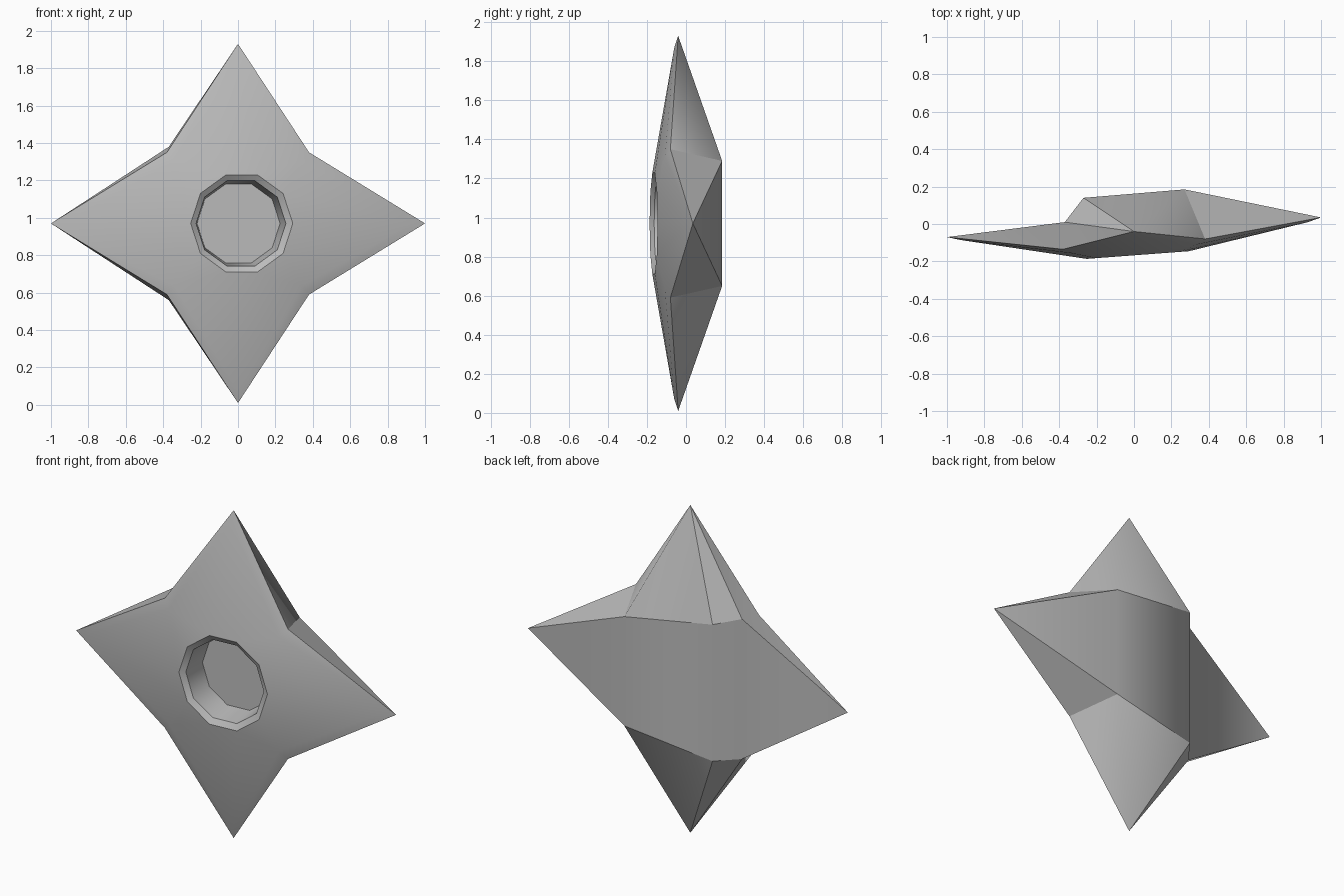
import bpy, bmesh
from math import cos, sin, pi, atan2

cube = bpy.data.objects.get("Cube")
if cube:
    bpy.data.objects.remove(cube)

MID = 0.97      # height of the star's centre
TILT = 0.075    # the front leans slightly around the vertical axis

grey = bpy.data.materials.new("plain_grey")
grey.use_nodes = True
colour = (0.5, 0.5, 0.5, 1)
grey.diffuse_color = colour
grey.node_tree.nodes["Principled BSDF"].inputs["Base Color"].default_value = colour

bm = bmesh.new()
group = {}      # face -> smoothing group; edges between groups stay sharp


def face(name, *verts):
    group[bm.faces.new(verts)] = name


def pair(x, y, h):
    """Upper and lower vertex, mirrored about the centre height."""
    return [bm.verts.new((x, y, MID + s * h)) for s in (1, -1)]


def single(x, y):
    return bm.verts.new((x, y, MID))


def ring(x, y, radius):
    pts = [(x + radius * cos(k * pi / 5), radius * sin(k * pi / 5)) for k in range(10)]
    return [bm.verts.new((px, y + TILT * (px - x), MID + pz)) for px, pz in pts]


def strip(name, a, b):
    for i in range(len(a)):
        j = (i + 1) % len(a)
        face(name, a[i], a[j], b[j], b[i])


def zip_loops(name, a, b):
    """Triangulate between two loops of different counts, in order of angle."""
    def angle(v, turn):
        return atan2(v.co.z - MID, v.co.x) % (2 * pi - 1e-4) + 2 * pi * turn
    i = j = 0
    while i < len(a) or j < len(b):
        va, vb = a[i % len(a)], b[j % len(b)]
        na, nb = a[(i + 1) % len(a)], b[(j + 1) % len(b)]
        step_a = angle(na, (i + 1) // len(a))
        step_b = angle(nb, (j + 1) // len(b))
        if j >= len(b) or (i < len(a) and step_a <= step_b):
            face(name, va, na, vb)
            i += 1
        else:
            face(name, va, nb, vb)
            j += 1


# Star points, front corners and back corners
right, left = single(1.0, 0.035), single(-1.0, -0.07)
tips = pair(0, -0.04, 0.96)
corner_r, corner_l = pair(0.38, -0.08, 0.38), pair(-0.38, -0.135, 0.38)
back_r, back_l = pair(0.27, 0.185, 0.32), pair(-0.27, 0.14, 0.40)
notch = pair(-0.37, 0.01, 0.41)

# Front: narrow sloping rim, then the shallow cone up to the socket
rim_tips = pair(0, -0.06, 0.90)
rim_r, rim_l = pair(0.34, -0.108, 0.335), pair(-0.34, -0.155, 0.335)
outline = [right, corner_r[0], tips[0], corner_l[0], left, corner_l[1], tips[1], corner_r[1]]
rim = [single(0.93, 0.01), rim_r[0], rim_tips[0], rim_l[0],
       single(-0.93, -0.085), rim_l[1], rim_tips[1], rim_r[1]]
mouth = ring(0.02, -0.166, 0.273)
strip("front", outline, rim)
zip_loops("front", rim, mouth)

# Socket: chamfer, wall and floor
lip = ring(0.016, -0.145, 0.24)
base = ring(0.003, 0.0, 0.222)
strip("chamfer", mouth, lip)
strip("wall", lip, base)
face("floor", *base)

# Back panel
face("back", right, back_r[0], back_r[1])
face("back", back_r[0], back_l[0], back_l[1], back_r[1])
face("back", back_l[0], notch[0], notch[1], back_l[1])
face("back", notch[0], left, notch[1])

# Sides of the upper and lower points
for i in (0, 1):
    face(f"point{i}", tips[i], corner_r[i], back_r[i])
    face(f"point{i}", tips[i], back_r[i], back_l[i])
    face(f"gusset{i}", tips[i], back_l[i], notch[i])
    face(f"side{i}", tips[i], notch[i], corner_l[i])
    face(f"side{i}", left, notch[i], corner_l[i])
    face(f"right_side{i}", right, corner_r[i], back_r[i])

bmesh.ops.recalc_face_normals(bm, faces=bm.faces)
for f in bm.faces:
    f.smooth = True
for e in bm.edges:
    e.smooth = len({group[f] for f in e.link_faces}) == 1

mesh = bpy.data.meshes.new("four_point_star")
bm.to_mesh(mesh)
bm.free()
mesh.materials.append(grey)
star = bpy.data.objects.new("four_point_star", mesh)
bpy.context.collection.objects.link(star)
